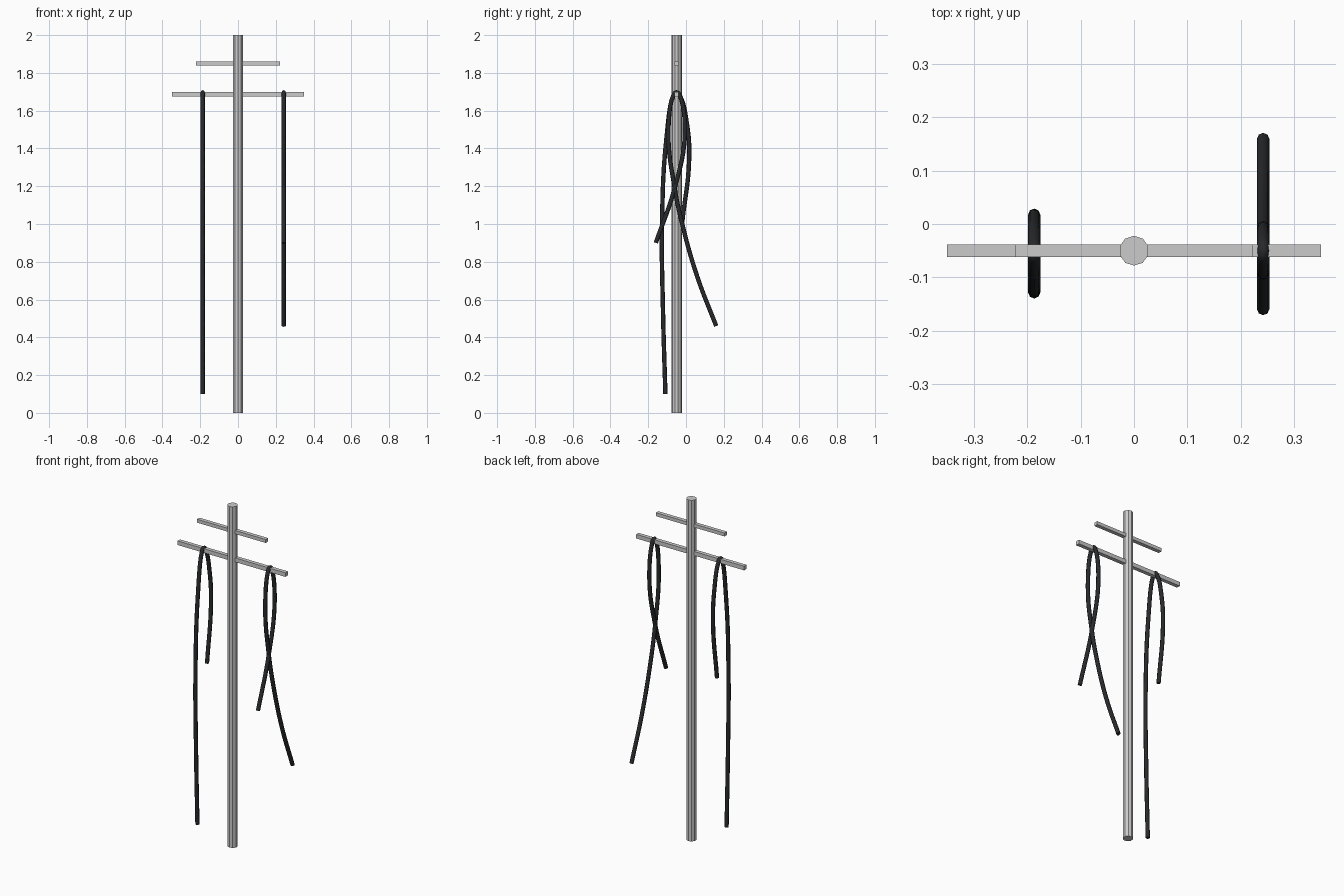
import bpy

if "Cube" in bpy.data.objects:
    bpy.data.objects.remove(bpy.data.objects["Cube"])

PY = -0.05  # the pole and arms sit slightly forward of centre


def paint(obj, name, rgb):
    mat = bpy.data.materials.get(name) or bpy.data.materials.new(name)
    mat.diffuse_color = (*rgb, 1)
    mat.use_nodes = True
    mat.node_tree.nodes["Principled BSDF"].inputs["Base Color"].default_value = mat.diffuse_color
    obj.data.materials.append(mat)


def arm(name, half_length, z, thick):
    bpy.ops.mesh.primitive_cube_add(size=1, location=(0, PY, z))
    obj = bpy.context.object
    obj.name = name
    obj.scale = (half_length * 2, 0.023, thick)


def cable(name, x, path):
    # smooth tube hung over the arm, path given as (y, z)
    cu = bpy.data.curves.new(name, 'CURVE')
    cu.dimensions = '3D'
    cu.resolution_u = 6
    cu.bevel_depth = 0.0115
    cu.bevel_resolution = 2
    cu.use_fill_caps = True
    sp = cu.splines.new('BEZIER')
    sp.bezier_points.add(len(path) - 1)
    for p, (y, z) in zip(sp.bezier_points, path):
        p.co = (x, y, z)
        p.handle_left_type = p.handle_right_type = 'AUTO'
    obj = bpy.data.objects.new(name, cu)
    bpy.context.collection.objects.link(obj)
    paint(obj, "cable_black", (0.02, 0.022, 0.025))


# Pole
bpy.ops.mesh.primitive_cylinder_add(vertices=10, radius=0.028, depth=2, location=(0, PY, 1))
bpy.context.object.name = "pole"

# Cross arms
arm("lower_cross_arm", 0.35, 1.687, 0.024)
arm("upper_cross_arm", 0.223, 1.85, 0.02)

# Hanging cables
cable("left_cable", -0.187, [
    (-0.109, 0.10), (-0.122, 0.55), (-0.127, 1.0), (-0.104, 1.45), (-0.067, 1.68),
    (-0.050, 1.697), (-0.033, 1.68), (0.005, 1.53), (0.017, 1.35), (-0.020, 1.01)])
cable("right_cable", 0.242, [
    (-0.160, 0.90), (-0.060, 1.19), (-0.006, 1.48), (-0.033, 1.68),
    (-0.050, 1.697), (-0.067, 1.68), (-0.093, 1.48), (-0.060, 1.19),
    (-0.020, 1.0), (0.060, 0.72), (0.160, 0.46)])
